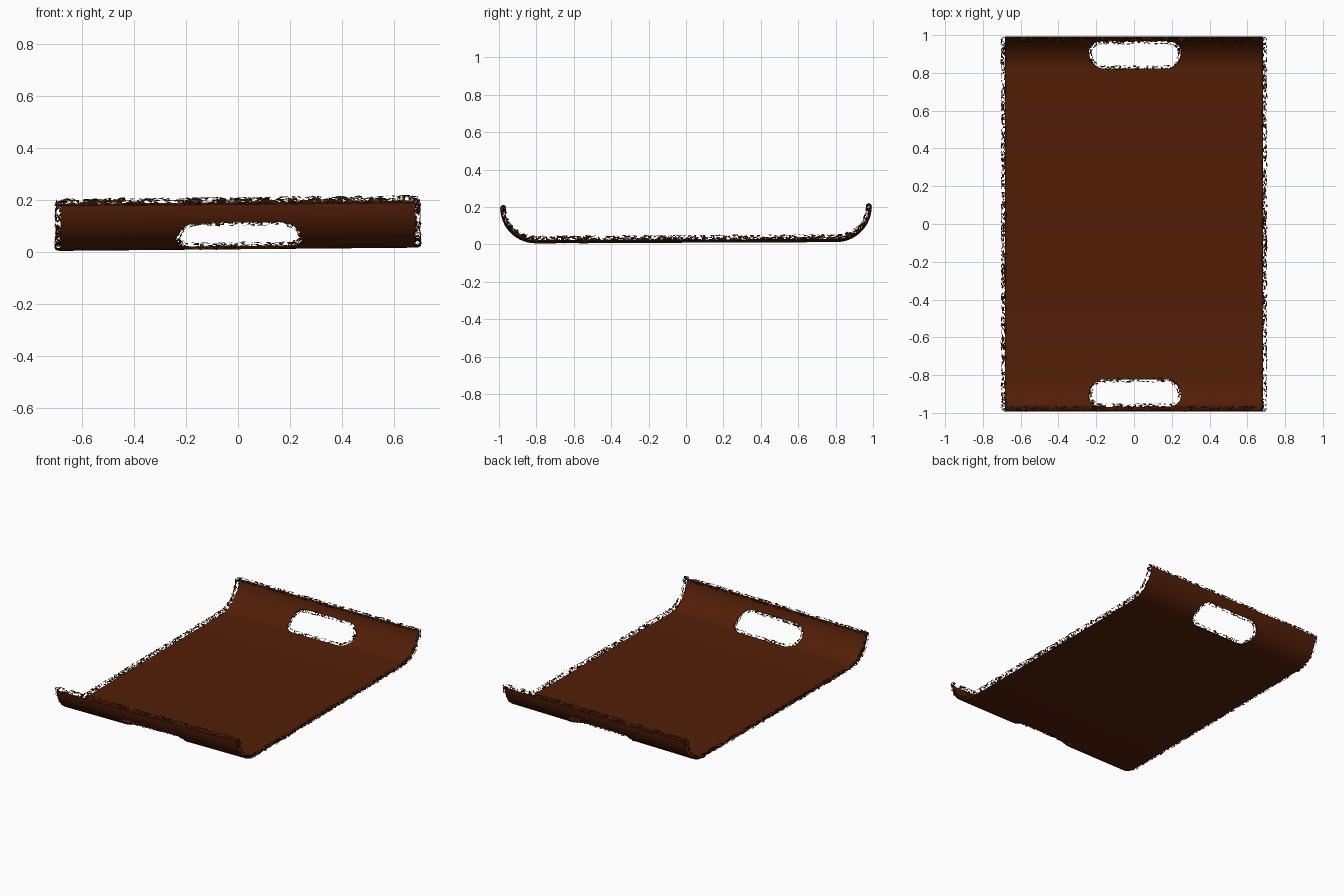
import bpy, bmesh, math, random
from mathutils import Vector

random.seed(4)
cube = bpy.data.objects.get("Cube")
if cube:
    bpy.data.objects.remove(cube)

FLAT, R = 0.803, 0.185             # half length of the flat bed, radius of the curled ends
HALF_X = 0.683
END = FLAT + R * math.radians(85)  # half length along the curved sheet
HOLE_X, HOLE_S = 0.005, 0.914      # handle centre
HOLE_W, HOLE_H, CORNER = 0.243, 0.092, 0.08


def material(name, colour):
    m = bpy.data.materials.new(name)
    m.use_nodes = True
    m.diffuse_color = (*colour, 1)
    m.node_tree.nodes["Principled BSDF"].inputs["Base Color"].default_value = (*colour, 1)
    return m


def bend(x, s, n=0.0):
    """Place a point of the flat sheet (x, s), raised by n, on the curled tray."""
    side = math.copysign(1, s)
    a = max(0, abs(s) - FLAT) / R
    y = side * (min(abs(s), FLAT) + (R - n) * math.sin(a))
    z = R - (R - n) * math.cos(a)
    return Vector((x, y, z + 0.02 + 0.009 * x + 0.004 * y))


def make_object(name, bm, mat):
    mesh = bpy.data.meshes.new(name)
    bm.to_mesh(mesh)
    bm.free()
    mesh.materials.append(mat)
    ob = bpy.data.objects.new(name, mesh)
    bpy.context.collection.objects.link(ob)
    return ob


def hole_half_width(s):
    t = min(1, abs(abs(s) - HOLE_S) / HOLE_H)
    return HOLE_W - CORNER + CORNER * math.sqrt(1 - t * t)


leather = material("brown leather", (0.086, 0.0135, 0.0022))
frayed = material("dark frayed leather", (0.06, 0.014, 0.004))

# Tray sheet: strips across the length, with the middle left open at the handles
half = [0.0, 0.4, FLAT]
half += [HOLE_S - HOLE_H * math.cos(math.pi * i / 16) for i in range(17)]
half += [HOLE_S + HOLE_H + (END - HOLE_S - HOLE_H) * i / 4 for i in range(1, 5)]
rows = [-s for s in reversed(half[1:])] + half
bm = bmesh.new()
grid = []
for s in rows:
    w = hole_half_width(s)
    grid.append([bm.verts.new(bend(x, s)) for x in (-HALF_X, HOLE_X - w, HOLE_X + w, HALF_X)])
for i in range(len(rows) - 1):
    middle = abs(rows[i] + rows[i + 1]) / 2
    for j in range(3):
        if j == 1 and abs(middle - HOLE_S) < HOLE_H:
            continue
        bm.faces.new((grid[i][j], grid[i][j + 1], grid[i + 1][j + 1], grid[i + 1][j]))
tray = make_object("tray_sheet", bm, leather)
solid = tray.modifiers.new("thickness", "SOLIDIFY")
solid.thickness = 0.005
solid.offset = -1
bpy.context.view_layer.objects.active = tray
tray.select_set(True)
# The thickness is applied first so that the cut edges stay sharp
bpy.ops.object.modifier_apply(modifier=solid.name)
bpy.ops.object.shade_smooth_by_angle(angle=math.radians(35))


def ragged_rim(name, path, radius=0.014, lift=0.01, keep=0.3, sides=7):
    """Loose shreds scattered around a rolled edge that follows a closed path."""
    bm = bmesh.new()
    rings = []
    for i, p in enumerate(path):
        d = path[(i + 1) % len(path)] - path[i - 1]
        out = Vector((d.y, -d.x)).normalized()
        ring = []
        for k in range(sides):
            a = 2 * math.pi * k / sides + random.uniform(-0.3, 0.3)
            r = radius * random.uniform(0.75, 1.2)
            q = p + out * r * math.cos(a) + d.normalized() * random.uniform(-0.005, 0.005)
            ring.append(bm.verts.new(bend(q.x, q.y, lift + r * math.sin(a))))
        rings.append(ring)
    for i in range(len(rings)):
        a, b = rings[i - 1], rings[i]
        for k in range(sides):
            m = (k + 1) % sides
            for tri in ((a[k], b[k], b[m]), (a[k], b[m], a[m])):
                if random.random() < keep:
                    bm.faces.new(tri)
    loose = [v for v in bm.verts if not v.link_faces]
    bmesh.ops.delete(bm, geom=loose, context="VERTS")
    return make_object(name, bm, frayed)


def resample(corners, step=0.016):
    path = []
    for i, a in enumerate(corners):
        b = corners[(i + 1) % len(corners)]
        n = max(1, round((b - a).length / step))
        path += [a.lerp(b, k / n) for k in range(n)]
    return path


# Frayed outer border
ex, es = HALF_X + 0.007, END + 0.006
ragged_rim("outer_rim", resample([Vector(c) for c in ((-ex, -es), (ex, -es), (ex, es), (-ex, es))]))

# Frayed border of each handle opening
for name, sign in (("front_handle_rim", -1), ("back_handle_rim", 1)):
    outline = []
    for k in range(32):
        a = 2 * math.pi * (k + 0.5) / 32
        x = math.copysign(HOLE_W - CORNER, math.cos(a)) + (CORNER - 0.006) * math.cos(a)
        outline.append(Vector((HOLE_X + x, sign * HOLE_S + (HOLE_H - 0.006) * math.sin(a))))
    ragged_rim(name, resample(outline), radius=0.011, lift=0.004, keep=0.22)
